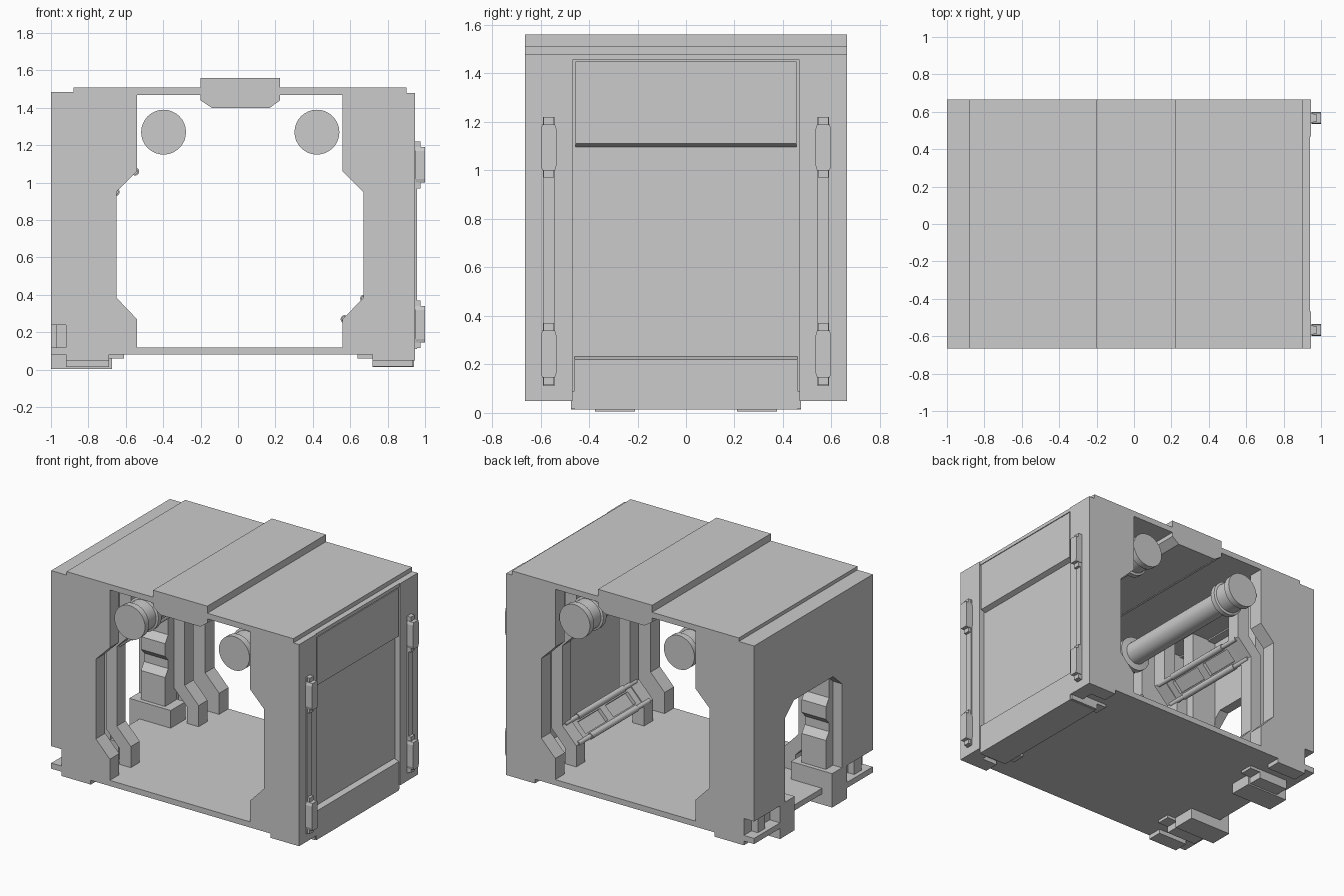
import bpy, bmesh, math
from mathutils import Vector

if "Cube" in bpy.data.objects:
    bpy.data.objects.remove(bpy.data.objects["Cube"])


def finish(name, bm):
    bmesh.ops.recalc_face_normals(bm, faces=bm.faces)
    me = bpy.data.meshes.new(name)
    bm.to_mesh(me)
    bm.free()
    ob = bpy.data.objects.new(name, me)
    bpy.context.collection.objects.link(ob)
    return ob


def prism(name, pts, axis, a, b):
    """Extrude a 2D outline: axis 'y' takes (x, z) points, axis 'x' takes (y, z), axis 'z' takes (x, y)."""
    put = {'y': lambda p, d: (p[0], d, p[1]),
           'x': lambda p, d: (d, p[0], p[1]),
           'z': lambda p, d: (p[0], p[1], d)}[axis]
    bm = bmesh.new()
    lo = [bm.verts.new(put(p, a)) for p in pts]
    hi = [bm.verts.new(put(p, b)) for p in pts]
    bm.faces.new(lo)
    bm.faces.new(hi)
    n = len(pts)
    for i in range(n):
        j = (i + 1) % n
        bm.faces.new((lo[i], lo[j], hi[j], hi[i]))
    return finish(name, bm)


def box(name, x0, x1, y0, y1, z0, z1):
    return prism(name, [(x0, z0), (x1, z0), (x1, z1), (x0, z1)], 'y', y0, y1)


def lathe_y(name, cx, cz, prof, seg=32):
    """Revolve (radius, y) points around a line parallel to y."""
    bm = bmesh.new()
    rings = []
    for r, y in prof:
        rings.append([bm.verts.new((cx + r * math.cos(2 * math.pi * k / seg), y,
                                    cz + r * math.sin(2 * math.pi * k / seg))) for k in range(seg)])
    for p, q in zip(rings, rings[1:]):
        for k in range(seg):
            m = (k + 1) % seg
            bm.faces.new((p[k], p[m], q[m], q[k]))
    bm.faces.new(rings[0])
    bm.faces.new(rings[-1])
    ob = finish(name, bm)
    bpy.ops.object.select_all(action='DESELECT')
    ob.select_set(True)
    bpy.context.view_layer.objects.active = ob
    bpy.ops.object.shade_smooth_by_angle(angle=math.radians(35))
    return ob


def flip(pts):
    """Mirror an (x, z) outline to the other wall."""
    return [(0.02 - x, z) for x, z in pts]


# floor and roof
box("floor", -0.92, 0.90, -0.665, 0.665, 0.08, 0.12)
box("roof", -0.88, 0.90, -0.665, 0.665, 1.47, 1.51)
prism("roof_ridge", [(-0.2, 1.56), (-0.2, 1.44), (-0.14, 1.40), (0.17, 1.40), (0.225, 1.44), (0.225, 1.56)],
      'y', -0.665, 0.665)

# left wall with chamfered doorway
half = [(0.22, 0.93), (0.32, 0.84), (0.32, 0.24), (0.665, 0.24), (0.665, 1.485)]
prism("doorway_wall", half + [(-y, z) for y, z in reversed(half)], 'x', -1.0, -0.93)
box("left_roof_edge", -1.0, -0.87, -0.665, 0.665, 1.46, 1.485)

# right wall: recessed core with upper and lower panels
box("right_wall", 0.84, 0.905, -0.665, 0.665, 0.05, 1.48)
prism("upper_panel", [(0.90, 1.095), (0.94, 1.11), (0.94, 1.45), (0.90, 1.45)], 'y', -0.455, 0.455)
prism("lower_panel", [(0.72, 0.015), (0.94, 0.015), (0.94, 0.22), (0.90, 0.235), (0.72, 0.10)], 'y', -0.46, 0.46)
box("right_roof_edge", 0.84, 0.94, -0.665, 0.665, 1.455, 1.48)

# inner outline shared by the end frames and the ribs
inner = [(-0.54, 0.12), (-0.54, 0.27), (-0.65, 0.385), (-0.65, 0.95), (-0.54, 1.06), (-0.54, 1.475)]
outer = [(-0.63, 1.475), (-0.63, 1.10), (-0.735, 0.99), (-0.735, 0.345), (-0.63, 0.235), (-0.63, 0.12)]
left_frame = [(-1, 1.485), (-1, 0.24), (-0.92, 0.24), (-0.92, 0.05), (-0.69, 0.05), (-0.69, 0.08), (-0.54, 0.08)] + inner
right_frame = [(0.945, 1.48), (0.945, 0.05), (0.72, 0.05), (0.72, 0.08), (0.56, 0.08)] + flip(inner)

for s, end in ((-1, "front"), (1, "back")):
    # end frames and inner ribs
    prism(end + "_left_frame", left_frame, 'y', s * 0.56, s * 0.665)
    prism(end + "_right_frame", right_frame, 'y', s * 0.56, s * 0.665)
    prism(end + "_left_rib", inner + outer, 'y', s * 0.33, s * 0.43)
    prism(end + "_right_rib", flip(inner + outer), 'y', s * 0.33, s * 0.43)

    # outer right corner post with rail and brackets
    box(end + "_corner_post", 0.86, 0.945, s * 0.468, s * 0.665, 0.05, 1.48)
    box(end + "_rail", 0.94, 0.956, s * 0.543, s * 0.590, 0.11, 1.22)
    for z0, z1 in ((0.145, 0.34), (1.0, 1.19)):
        c, w, n = s * 0.5665, 0.032, 0.026
        prism(end + "_rail_bracket", [(c - n, z0), (c + n, z0), (c + w, z0 + 0.02), (c + w, z1 - 0.02),
              (c + n, z1), (c - n, z1), (c - w, z1 - 0.02), (c - w, z0 + 0.02)], 'x', 0.95, 1.0)
        box(end + "_bracket_neck", 0.95, 0.975, c - 0.022, c + 0.022, z0 - 0.03, z1 + 0.03)

    # door side foot block and stepped jamb column
    box(end + "_door_foot", -1.0, -0.675, s * 0.21, s * 0.375, 0.005, 0.245)
    col = [(0.37, 0.24), (0.24, 0.24), (0.24, 0.45), (0.275, 0.50), (0.275, 0.56), (0.24, 0.60),
           (0.24, 0.69), (0.275, 0.74), (0.275, 1.47), (0.37, 1.47)]
    prism(end + "_door_jamb", [(s * y, z) for y, z in col], 'x', -0.93, -0.74)

    # open corner notch: ledge, kick plate and small post
    box(end + "_corner_ledge", -1.0, -0.9, s * 0.37, s * 0.665, 0.08, 0.12)
    box(end + "_kick_plate", -0.92, -0.86, s * 0.37, s * 0.57, 0.08, 0.25)
    box(end + "_corner_stub", -0.97, -0.91, s * 0.50, s * 0.58, 0.11, 0.245)

    # pads under the floor
    box(end + "_left_pad", -0.92, -0.69, s * 0.37, s * 0.475, 0.015, 0.09)
    box(end + "_left_pad_tip", -0.70, -0.61, s * 0.38, s * 0.475, 0.06, 0.09)
    box(end + "_right_pad", 0.72, 0.935, s * 0.38, s * 0.475, 0.018, 0.09)
    box(end + "_right_pad_tip", 0.64, 0.73, s * 0.38, s * 0.475, 0.06, 0.09)


# sloped panels with two recessed windows and edge rods
def sloped_panel(name, a, b, n):
    a, b, n = Vector(a), Vector(b), Vector(n).normalized()

    def slab(part, t0, t1, d0, d1, y0, y1):
        q = [a.lerp(b, t) - n * d for t, d in ((t0, d0), (t1, d0), (t1, d1), (t0, d1))]
        prism(name + part, [tuple(p) for p in q], 'y', y0, y1)

    slab("_back", 0, 1, 0.025, 0.045, -0.34, 0.34)
    slab("_lower_strip", 0, 0.2, 0, 0.03, -0.34, 0.34)
    slab("_upper_strip", 0.8, 1, 0, 0.03, -0.34, 0.34)
    for y in (-0.31, 0, 0.31):
        slab("_divider", 0.15, 0.85, 0, 0.03, y - 0.03, y + 0.03)
    for p in (a, b):
        lathe_y(name + "_rod", p.x, p.y, [(0.016, -0.4), (0.016, -0.26), (0.022, -0.26), (0.022, 0.26),
                                         (0.016, 0.26), (0.016, 0.4)], 12)


sloped_panel("right_bench", (0.57, 0.27), (0.675, 0.38), (-1, 1))
sloped_panel("door_header", (-0.655, 0.95), (-0.55, 1.06), (1, -1))

# overhead tanks with flanged caps
tank = [(0.12, 0.645), (0.12, 0.60), (0.105, 0.595), (0.105, 0.50), (0.12, 0.495), (0.12, 0.46), (0.078, 0.455)]
for x, side in ((-0.398, "left"), (0.422, "right")):
    lathe_y(side + "_overhead_tank", x, 1.27, [(r, -y) for r, y in tank] + tank[::-1])
